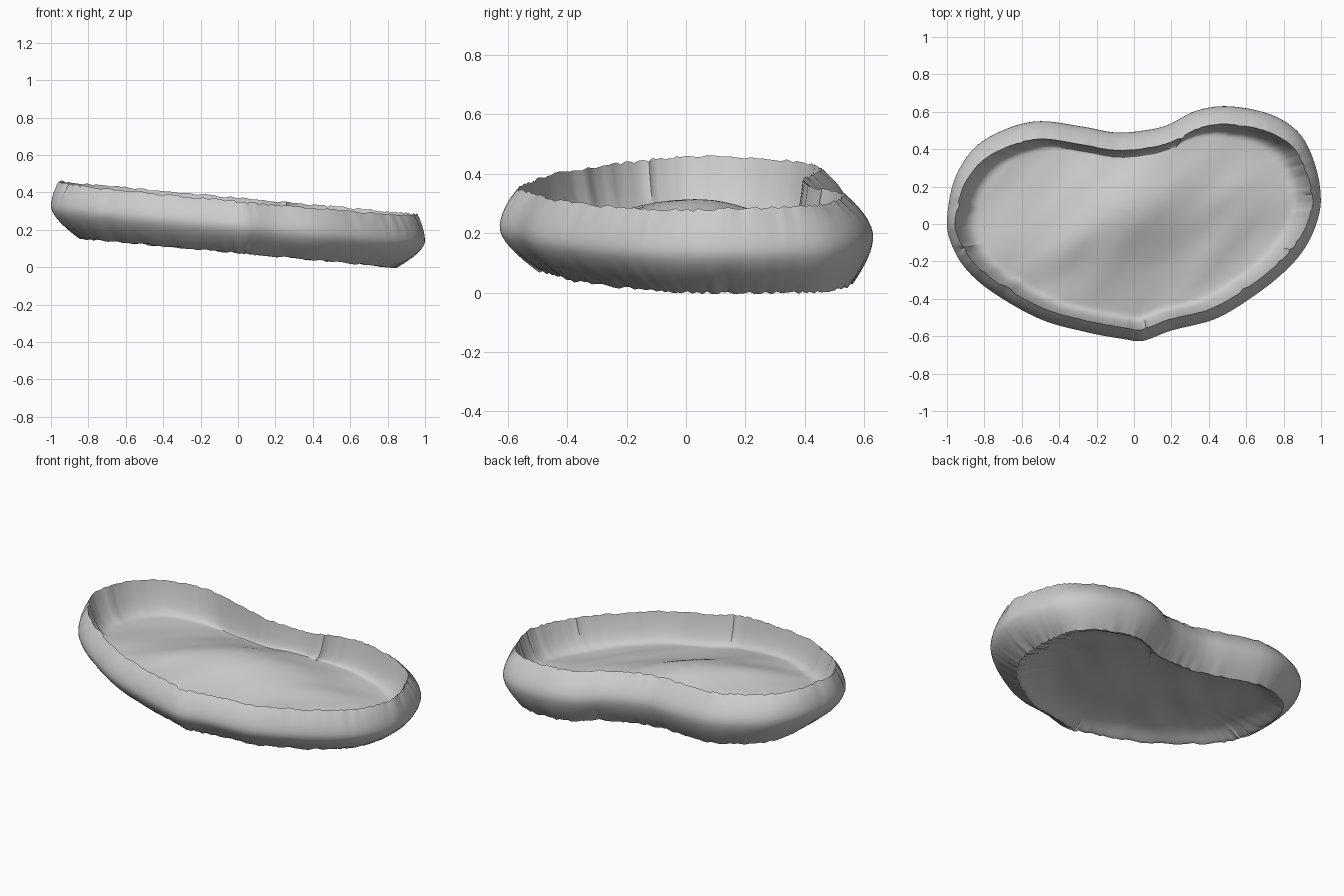
import bpy, bmesh, math, random
from mathutils import Vector, noise

random.seed(4)
if "Cube" in bpy.data.objects:
    bpy.data.objects.remove(bpy.data.objects["Cube"])

grey = bpy.data.materials.new("soft_grey")
grey.use_nodes = True
grey.diffuse_color = (0.6, 0.6, 0.6, 1)
grey.node_tree.nodes["Principled BSDF"].inputs["Base Color"].default_value = (0.6, 0.6, 0.6, 1)

# Widest outline of the tray, counter-clockwise from the front point
OUTLINE = [(.05, -.625), (.2, -.57), (.43, -.51), (.62, -.4), (.8, -.26), (.92, -.12),
           (.99, .05), (.995, .2), (.95, .37), (.87, .5), (.72, .59), (.5, .63),
           (.33, .605), (.18, .53), (.05, .5), (-.1, .49), (-.27, .52), (-.5, .55),
           (-.68, .51), (-.85, .41), (-.96, .24), (-1, .03), (-.98, -.1), (-.9, -.24),
           (-.75, -.37), (-.5, -.51), (-.25, -.58), (-.06, -.615)]
STEPS, WALL_ROWS, FLOOR_ROWS = 8, 14, 30
TILT, WIDEST = -0.092, 0.53
CENTRE = Vector((-.03, .05))


def smooth_loop(points, steps):
    """Closed Catmull-Rom curve through the points."""
    pts = [Vector(p) for p in points]
    n, out = len(pts), []
    for i in range(n):
        a, b, c, d = (pts[(i + k) % n] for k in (-1, 0, 1, 2))
        for s in range(steps):
            t = s / steps
            out.append(0.5 * (2 * b + (c - a) * t + (2 * a - 5 * b + 4 * c - d) * t * t
                              + (3 * b - a - 3 * c + d) * t ** 3))
    return out


def base_height(x):
    return 0.076 + TILT * x


def bridge(bm, lower, upper):
    n = len(lower)
    for i in range(n):
        j = (i + 1) % n
        bm.faces.new((lower[i], lower[j], upper[j], upper[i]))


def finish(bm, name, flip=False):
    if flip:
        bmesh.ops.reverse_faces(bm, faces=bm.faces)
    mesh = bpy.data.meshes.new(name)
    bm.to_mesh(mesh)
    bm.free()
    obj = bpy.data.objects.new(name, mesh)
    bpy.context.collection.objects.link(obj)
    mesh.materials.append(grey)
    bpy.ops.object.select_all(action='DESELECT')
    obj.select_set(True)
    bpy.context.view_layer.objects.active = obj
    bpy.ops.object.shade_smooth_by_angle(angle=math.radians(40))


loop = smooth_loop(OUTLINE, STEPS)
count = len(loop)
normals = []
for i in range(count):
    along = loop[(i + 4) % count] - loop[i - 4]
    normals.append(Vector((along.y, -along.x)).normalized())

# Per-column wrinkles and ragged edges
crease = [random.uniform(.005, .011) if random.random() < .07 else random.uniform(0, .002)
          for _ in loop]
ragged = [random.uniform(-.005, .005) for _ in loop]


def wall_point(i, s):
    p, n = loop[i], normals[i]
    back, front = max(n.y, 0), max(-n.y, 0)
    if s < WIDEST:
        depth = .16 - .09 * back - .03 * front
        inset = depth * ((WIDEST - s) / WIDEST) ** 1.7
    else:
        depth = .04 + .055 * back + .02 * front
        inset = depth * ((s - WIDEST) / (1 - WIDEST)) ** 1.8
    inset += crease[i] * abs(s - .5) * 2
    q = p - n * inset
    height = .295 - .02 * front
    return Vector((q.x, q.y, base_height(q.x) + s * height + ragged[i] * abs(2 * s - 1) ** 3))


def sheet(edge, surface, name, flip=False):
    """Rings shrinking from an edge loop to the centre, denser near the edge."""
    bm = bmesh.new()
    rows = []
    for r in range(FLOOR_ROWS):
        t = 1 - (r / FLOOR_ROWS) ** 1.7
        row = []
        for e in edge:
            q = CENTRE + (e.xy - CENTRE) * t
            row.append(bm.verts.new((q.x, q.y, surface(q, t, e.z))))
        rows.append(row)
    for outer, inner in zip(rows, rows[1:]):
        bridge(bm, outer, inner)
    tip = bm.verts.new(sum((v.co for v in rows[-1]), Vector()) / len(edge))
    for i in range(len(edge)):
        bm.faces.new((rows[-1][i], rows[-1][(i + 1) % len(edge)], tip))
    finish(bm, name, flip)


def ripples(q):
    streak = noise.noise(Vector((1.8 * (q.x + q.y), 5 * (q.y - q.x), .7)))
    lump = noise.noise(Vector((q.x * 3, q.y * 3, 4)))
    return .012 * streak + .010 * lump


def bowl_surface(q, t, edge_z):
    """Steep rounded inner side running into a floor with a soft central ridge."""
    d = q - CENTRE
    along, across = .89 * d.x + .45 * d.y, .89 * d.y - .45 * d.x
    ridge = .12 * math.exp(-(along / .5) ** 2 - (across / .27) ** 2)
    floor = base_height(q.x) + .11 + ridge + ripples(q)
    u = min(1, (1 - t) / .13)
    return edge_z + (floor - edge_z) * (1 - (1 - u) ** 2.5)


def underside_surface(q, t, edge_z):
    """Shallow hollow with a quickly rising border."""
    hollow = .05 * (1 - t ** 8) + .03 * (1 - t * t)
    lift = base_height(q.x) + hollow + ripples(q) * (1 - t ** 6)
    return lift + (edge_z - lift) * t ** 20


# Bulging side wall
bm = bmesh.new()
rows = [[bm.verts.new(wall_point(i, r / WALL_ROWS)) for i in range(count)]
        for r in range(WALL_ROWS + 1)]
for low, high in zip(rows, rows[1:]):
    bridge(bm, low, high)
finish(bm, "side_wall")

# Hollow inside with its cushioned floor, and the underside
sheet([wall_point(i, 1) for i in range(count)], bowl_surface, "inner_bowl")
sheet([wall_point(i, 0) for i in range(count)], underside_surface, "underside", True)
